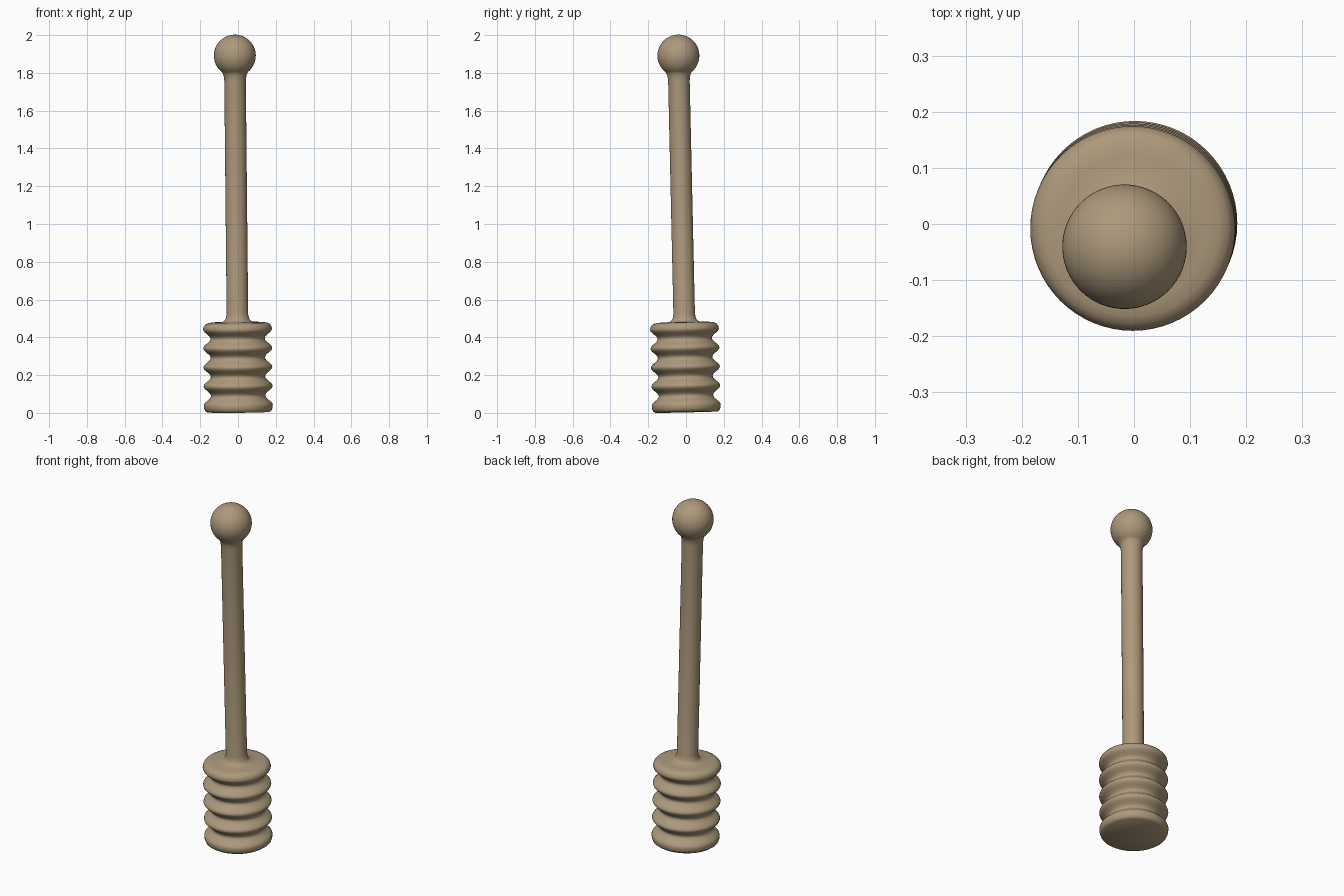
import bpy
import bmesh
import math
from mathutils import Matrix, Vector

cube = bpy.data.objects.get("Cube")
if cube:
    bpy.data.objects.remove(cube, do_unlink=True)

wood = bpy.data.materials.new("pale_wood")
wood.use_nodes = True
colour = (0.42, 0.32, 0.20, 1)
wood.diffuse_color = colour
wood.node_tree.nodes["Principled BSDF"].inputs["Base Color"].default_value = colour

# The turned piece leans slightly off vertical
AXIS = Vector((-0.010, -0.0225, 1)).normalized()
TILT = Vector((0, 0, 1)).rotation_difference(AXIS).to_matrix().to_4x4()
LEAN = Matrix.Translation((0.002, 0.002, 0.004)) @ TILT


def lathe(name, profile, steps=64):
    """Spin a (radius, height) profile around the leaning axis."""
    bm = bmesh.new()
    verts = [bm.verts.new((r, 0, z)) for r, z in profile]
    edges = [bm.edges.new(pair) for pair in zip(verts, verts[1:])]
    bmesh.ops.spin(bm, geom=verts + edges, cent=(0, 0, 0), axis=(0, 0, 1),
                   angle=math.tau, steps=steps, use_duplicate=False)
    bmesh.ops.remove_doubles(bm, verts=bm.verts, dist=0.0002)
    bmesh.ops.recalc_face_normals(bm, faces=bm.faces)
    bm.transform(LEAN)
    mesh = bpy.data.meshes.new(name)
    bm.to_mesh(mesh)
    bm.free()
    mesh.materials.append(wood)
    obj = bpy.data.objects.new(name, mesh)
    bpy.context.collection.objects.link(obj)
    bpy.ops.object.select_all(action='DESELECT')
    obj.select_set(True)
    bpy.context.view_layer.objects.active = obj
    bpy.ops.object.shade_smooth_by_angle(angle=math.radians(50))
    return obj


# Ribbed head: flat base, five rounded ridges, rounded top shoulder
RIBS, LOW, HIGH, STEPS = 5, 0.037, 0.44, 48
head = [(0, 0), (0.165, 0), (0.176, 0.008), (0.181, 0.02)]
for i in range(STEPS + 1):
    t = i / STEPS
    wave = math.cos(t * (RIBS - 1) * math.tau)
    head.append((0.163 + 0.0195 * wave, LOW + (HIGH - LOW) * t))
head += [(0.179, 0.455), (0.17, 0.466), (0.155, 0.473), (0.13, 0.476), (0.08, 0.478)]

# Handle with a small fillet at the head and a flare under the knob
handle = [(0.07, 0.484), (0.062, 0.495), (0.057, 0.52),
          (0.057, 1.755), (0.06, 1.78), (0.066, 1.797)]

# Ball knob
RADIUS, CENTRE = 0.111, 1.888
start = math.asin(0.07 / RADIUS)
knob = []
for i in range(25):
    a = start + (math.pi - start) * i / 24
    knob.append((max(0, RADIUS * math.sin(a)), CENTRE - RADIUS * math.cos(a)))

lathe("honey_dipper", head + handle + knob)
